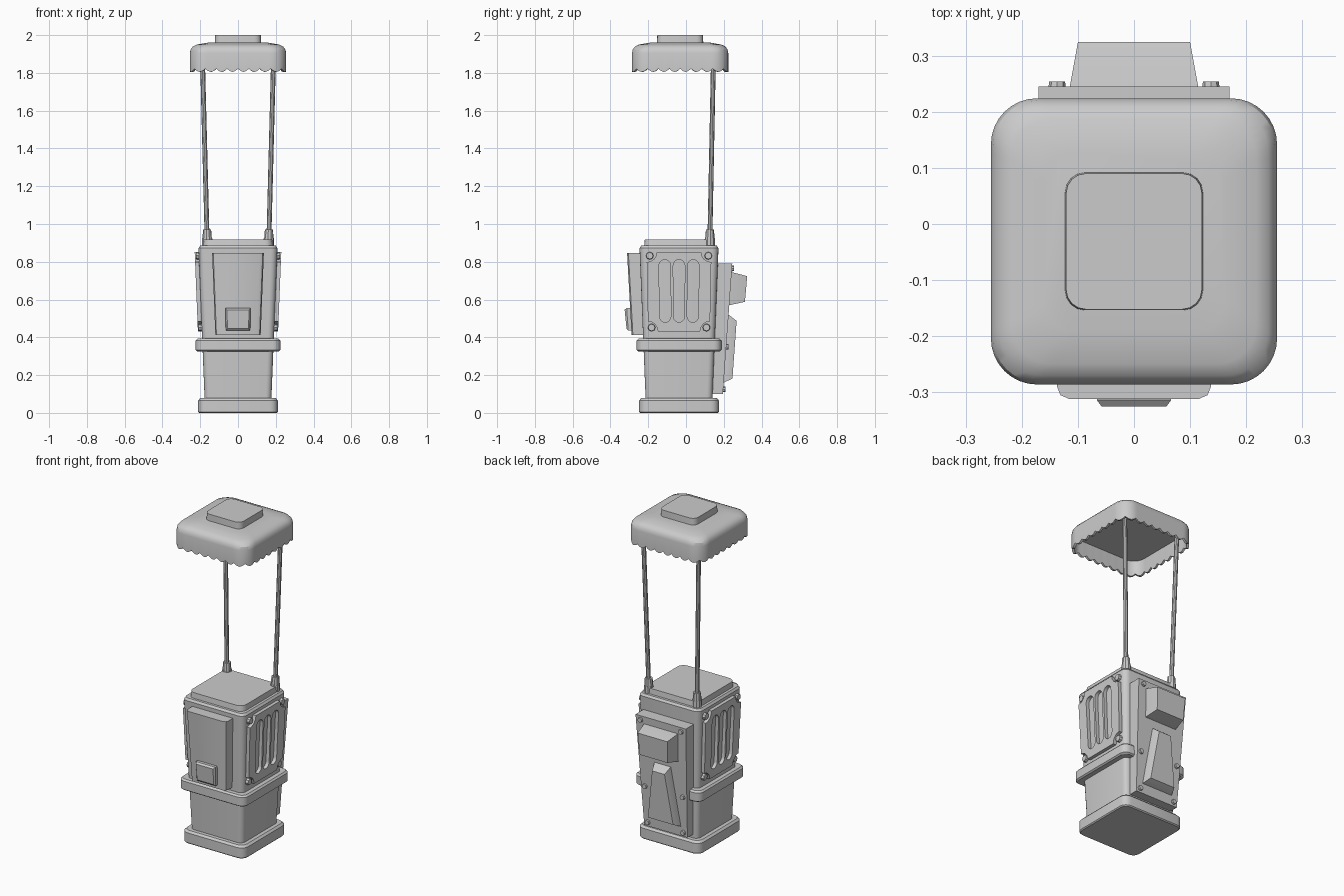
import bpy, bmesh
from math import sin, cos, pi
from mathutils import Vector

if "Cube" in bpy.data.objects:
    bpy.data.objects.remove(bpy.data.objects["Cube"])

CY = -0.037          # depth centre of the body
ROOF_Y = -0.031      # depth centre of the canopy


def loft(name, rings):
    """Skin a list of equal-length point rings and cap both ends."""
    bm = bmesh.new()
    vs = [[bm.verts.new(p) for p in ring] for ring in rings]
    n = len(rings[0])
    for a, b in zip(vs, vs[1:]):
        for i in range(n):
            j = (i + 1) % n
            bm.faces.new((a[i], a[j], b[j], b[i]))
    bm.faces.new(vs[0])
    bm.faces.new(vs[-1])
    bmesh.ops.recalc_face_normals(bm, faces=bm.faces)
    me = bpy.data.meshes.new(name)
    bm.to_mesh(me)
    bm.free()
    ob = bpy.data.objects.new(name, me)
    bpy.context.collection.objects.link(ob)
    return ob


def rounded(h, r, z, cy=CY, seg=4, side=1, wave=0.0):
    """Rounded square of half size h; wave hangs scallops below z."""
    pts = []
    for c in range(4):
        sx, sy = ((1, 1), (-1, 1), (-1, -1), (1, -1))[c]
        for k in range(seg + 1):
            a = (c + k / seg) * pi / 2
            pts.append(Vector((sx * (h - r) + r * cos(a), sy * (h - r) + r * sin(a), 0)))
        a = (c + 1) * pi / 2
        step = Vector((-sin(a), cos(a), 0)).cross(Vector((0, 0, 1))) * 0
        step = Vector((cos(a + pi / 2), sin(a + pi / 2), 0)) * (2 * (h - r) / side)
        last = pts[-1].copy()
        for k in range(1, side):
            pts.append(last + step * k)
    for i, p in enumerate(pts):
        p.y += cy
        p.z = z - wave * abs(sin(pi * i / 4))
    return pts


def block(name, profile, cy=CY, **kw):
    """Stack of rounded squares from (z, half size, corner radius)."""
    return loft(name, [rounded(h, r, z, cy, **kw) for z, h, r in profile])


def rod(name, p, q, r1, r2, n):
    p, q = Vector(p), Vector(q)
    d = (q - p).normalized()
    u = d.orthogonal().normalized()
    v = d.cross(u)
    return loft(name, [[c + r * (u * cos(2 * pi * k / n) + v * sin(2 * pi * k / n))
                        for k in range(n)] for c, r in ((p, r1), (q, r2))])


def quad(w_low, w_top, low, top):
    """Trapezoid facing y; low and top are (y, z)."""
    return [(-w_low, *low), (w_low, *low), (w_top, *top), (-w_top, *top)]


def body_half(z):
    return 0.177 + (z - 0.08) * 0.0405


# Base, tapered body, collar and top plate
block("base", [(0, 0.205, 0.04), (0.006, 0.211, 0.044), (0.066, 0.211, 0.044), (0.078, 0.2, 0.04)])
block("body", [(0.07, body_half(0.07), 0.03), (0.872, body_half(0.872), 0.035), (0.885, 0.2, 0.03)])
block("collar", [(0.325, 0.215, 0.035), (0.332, 0.224, 0.04), (0.383, 0.224, 0.04), (0.393, 0.215, 0.035)])
block("top_plate", [(0.88, 0.185, 0.04), (0.918, 0.181, 0.04)])

# Canopy: hollow shell with a scalloped rim, and its cap
loft("canopy", [rounded(h, r, z, ROOF_Y, 8, 24, w) for z, h, r, w in (
    (1.90, 0.238, 0.07, 0), (1.822, 0.242, 0.072, 0.017), (1.822, 0.255, 0.082, 0.017),
    (1.905, 0.255, 0.082, 0), (1.924, 0.251, 0.08, 0), (1.94, 0.239, 0.078, 0),
    (1.95, 0.218, 0.07, 0), (1.96, 0.16, 0.05, 0))])
block("canopy_cap", [(1.95, 0.123, 0.035), (2.0, 0.121, 0.035)], ROOF_Y)

# Rear poles in their sockets
for s, side in ((-1, "left"), (1, "right")):
    rod(f"pole_{side}", (s * 0.163, 0.126, 0.9), (s * 0.189, 0.146, 1.91), 0.013, 0.013, 10)
    rod(f"socket_{side}", (s * 0.163, 0.126, 0.875), (s * 0.163, 0.126, 0.925), 0.028, 0.027, 10)
    rod(f"socket_neck_{side}", (s * 0.163, 0.126, 0.92), (s * 0.164, 0.127, 0.97), 0.025, 0.022, 10)

# Front door with rounded vertical edges, and its small latch box
def door_section(w, y, z):
    half = [(w, -0.2), (w, y + 0.022), (w - 0.006, y + 0.007), (w - 0.022, y)]
    return [(a, b, z) for a, b in half] + [(-a, b, z) for a, b in reversed(half)]


loft("front_door", [door_section(0.12, -0.288, 0.413), door_section(0.137, -0.312, 0.847)])
loft("latch_box", [quad(0.065, 0.067, (-0.28, 0.437), (-0.28, 0.555)),
                   quad(0.064, 0.066, (-0.306, 0.437), (-0.314, 0.555)),
                   quad(0.056, 0.058, (-0.315, 0.446), (-0.325, 0.546))])

# Back plate, leaning with the body, and the two housings on it
def back_y(z):
    return 0.195 + (z - 0.1) * 0.0725


loft("back_plate", [quad(0.146, 0.17, (0.12, 0.1), (0.15, 0.79)),
                    quad(0.146, 0.17, (back_y(0.1), 0.1), (back_y(0.79), 0.79))])
loft("upper_housing", [quad(0.108, 0.115, (0.2, 0.567), (0.2, 0.75)),
                       quad(0.108, 0.115, (back_y(0.57), 0.57), (back_y(0.745), 0.745)),
                       quad(0.094, 0.1, (0.312, 0.588), (0.324, 0.724))])
loft("lower_housing", [quad(0.105, 0.055, (0.18, 0.155), (0.2, 0.53)),
                       quad(0.105, 0.055, (back_y(0.16), 0.16), (back_y(0.52), 0.52)),
                       quad(0.085, 0.042, (0.246, 0.182), (0.268, 0.487))])
for x, z in ((0.137, 0.765), (0.128, 0.35), (0.12, 0.125)):
    for s in (-1, 1):
        rod("back_bolt", (s * x, back_y(z) - 0.01, z), (s * x, back_y(z) + 0.011, z), 0.017, 0.014, 8)

# Side grilles: a notched outline with three rounded slots
def grille_loops():
    hw, z0, z1, r = 0.172, 0.43, 0.853, 0.055
    outline = []
    for c, (sx, z) in enumerate(((1, z1), (-1, z1), (-1, z0), (1, z0))):
        for k in range(5):
            a = (c * 90 + 270 - 22.5 * k) * pi / 180
            outline.append((sx * hw + r * cos(a), z + r * sin(a)))
    loops = [outline]
    for cx in (-0.076, 0, 0.076):
        slot = [(cx + 0.031 * cos(k * pi / 8), (0.78 if k <= 8 else 0.511) + 0.031 * sin(k * pi / 8))
                for k in range(9)]
        slot += [(cx + 0.031 * cos(k * pi / 8), 0.511 + 0.031 * sin(k * pi / 8)) for k in range(8, 17)]
        loops.append(slot)
    return loops


def grille(name, s):
    cu = bpy.data.curves.new(name, 'CURVE')
    cu.dimensions, cu.fill_mode, cu.extrude = '2D', 'BOTH', 0.015
    for loop in grille_loops():
        sp = cu.splines.new('POLY')
        sp.points.add(len(loop) - 1)
        for p, (u, v) in zip(sp.points, loop):
            p.co = (u, v, 0, 1)
        sp.use_cyclic_u = True
    tmp = bpy.data.objects.new(name + "_outline", cu)
    bpy.context.collection.objects.link(tmp)
    bpy.context.view_layer.update()
    me = bpy.data.meshes.new_from_object(tmp.evaluated_get(bpy.context.evaluated_depsgraph_get()))
    bpy.data.objects.remove(tmp)
    bm = bmesh.new()
    bm.from_mesh(me)
    bmesh.ops.remove_doubles(bm, verts=bm.verts, dist=1e-5)
    for v in bm.verts:      # stand the flat panel against the leaning side
        u, z, w = v.co
        v.co = (s * (body_half(z) + 0.006 + w), CY + u * (1 + (z - 0.853) * 0.12), z)
    bmesh.ops.recalc_face_normals(bm, faces=bm.faces)
    bm.to_mesh(me)
    bm.free()
    bpy.context.collection.objects.link(bpy.data.objects.new(name, me))


for s, side in ((-1, "left"), (1, "right")):
    grille(f"grille_{side}", s)
    for z, dy in ((0.832, 0.155), (0.452, 0.145)):
        for t in (-1, 1):
            x, y = body_half(z), CY + t * dy
            rod("side_bolt", (s * (x - 0.01), y, z), (s * (x + 0.016), y, z), 0.022, 0.018, 8)

# Smooth shading with sharp edges kept
for ob in bpy.context.scene.objects:
    ob.select_set(ob.type == 'MESH')
    bpy.context.view_layer.objects.active = ob
bpy.ops.object.shade_smooth_by_angle(angle=pi / 6)
